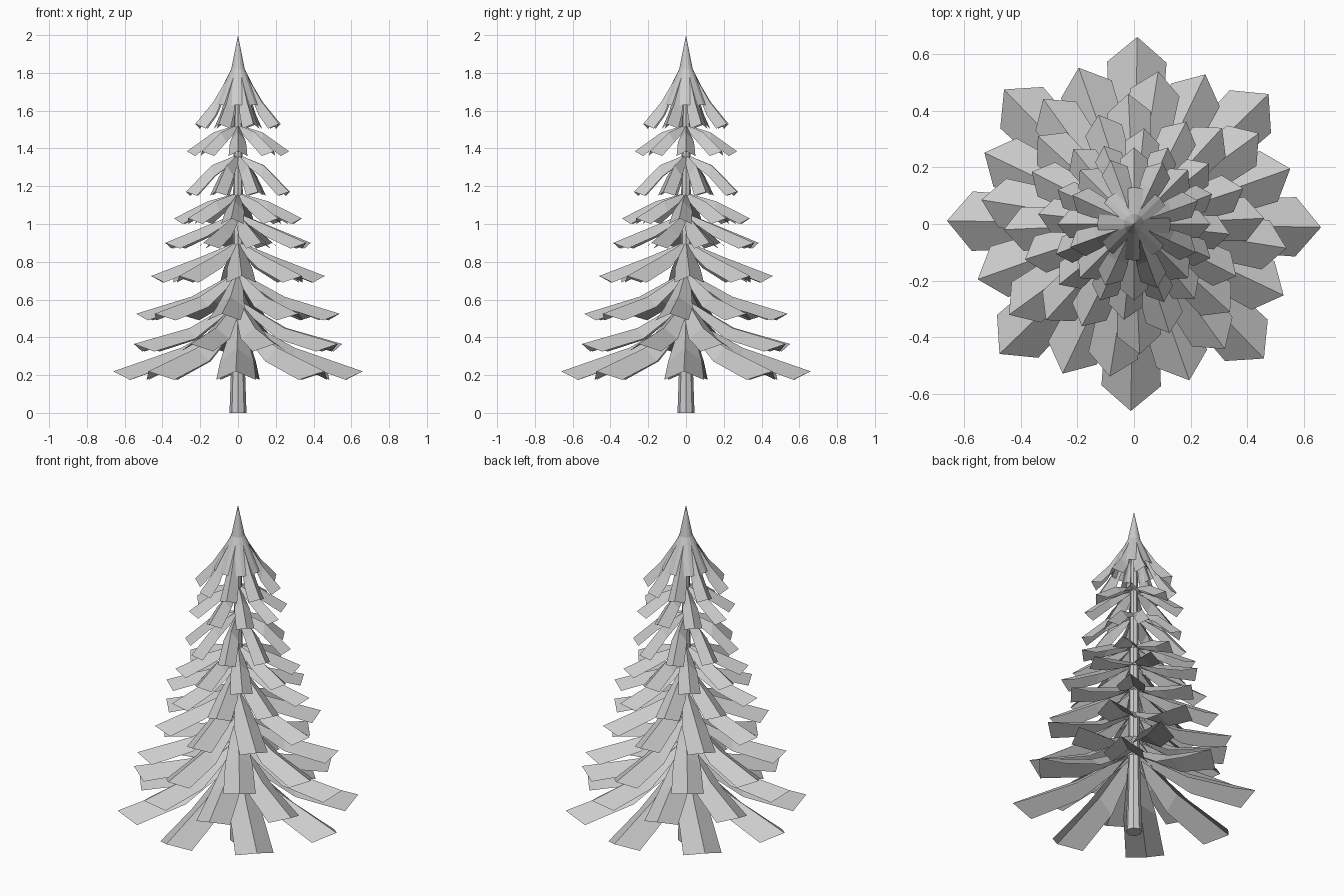
import bpy, bmesh, math

if "Cube" in bpy.data.objects:
    bpy.data.objects.remove(bpy.data.objects["Cube"])


def make_object(name, bm):
    mesh = bpy.data.meshes.new(name)
    bm.to_mesh(mesh)
    bm.free()
    obj = bpy.data.objects.new(name, mesh)
    bpy.context.collection.objects.link(obj)
    return obj


def lathe(name, profile, sides):
    """Stack rings of (radius, z); radius 0 makes an apex."""
    bm = bmesh.new()
    rings = []
    for r, z in profile:
        n = sides if r > 0 else 1
        rings.append([bm.verts.new((r * math.cos(2 * math.pi * i / sides),
                                    r * math.sin(2 * math.pi * i / sides), z)) for i in range(n)])
    for a, b in zip(rings, rings[1:]):
        for i in range(sides):
            j = (i + 1) % sides
            if len(b) == 1:
                bm.faces.new((a[i], a[j], b[0]))
            else:
                bm.faces.new((a[i], a[j], b[j], b[i]))
    return bm, rings


def branch_tier(name, root, mid, tip, edge_z, half_w, offset, count=8):
    """Ring of roof-folded leaves; root, mid and tip are (radius, z) on the ridge."""
    bm = bmesh.new()
    shoulder_r = tip[0] - 0.85 * half_w
    t = (shoulder_r - mid[0]) / (tip[0] - mid[0])
    drop = mid[1] + t * (tip[1] - mid[1]) - edge_z
    for k in range(count):
        a = math.radians(offset) + 2 * math.pi * k / count
        c, s = math.cos(a), math.sin(a)

        def vert(r, w, z):
            return bm.verts.new((r * c - w * s, r * s + w * c, z))

        ridge = [vert(r, 0, z) for r, z in (root, mid, tip)]
        for side in (1, -1):
            edge = [vert(root[0], side * half_w * 0.3, root[1] - drop * 0.4),
                    vert(mid[0], side * half_w * 0.85, mid[1] - drop * 0.95),
                    vert(shoulder_r, side * half_w, edge_z)]
            for i in range(2):
                quad = [ridge[i], ridge[i + 1], edge[i + 1], edge[i]]
                bm.faces.new(quad if side < 0 else quad[::-1])
    for f in bm.faces:
        f.normal_update()
        if f.normal.z < 0:
            f.normal_flip()
    return make_object(name, bm)


# Trunk
bm, rings = lathe("trunk", [(0.045, 0), (0.038, 0.2), (0.03, 0.6), (0.025, 1.2), (0.018, 1.8)], 8)
bm.faces.new(rings[0][::-1])
make_object("trunk", bm)

# Pointed top with its flared skirt
bm, rings = lathe("tree_top", [(0.13, 1.63), (0.036, 1.82), (0, 2.0)], 16)
make_object("tree_top", bm)

# Branch tiers from the bottom up: root, mid, tip, edge height, half width, turn
tiers = [
    ((0.02, 0.50), (0.30, 0.345), (0.66, 0.220), 0.175, 0.105, -1),
    ((0.02, 0.59), (0.27, 0.450), (0.585, 0.365), 0.325, 0.095, 19.5),
    ((0.02, 0.74), (0.25, 0.615), (0.545, 0.525), 0.490, 0.088, -9),
    ((0.02, 0.90), (0.20, 0.825), (0.46, 0.725), 0.690, 0.078, 2.5),
    ((0.02, 1.05), (0.19, 0.985), (0.405, 0.900), 0.870, 0.068, 18),
    ((0.02, 1.16), (0.16, 1.120), (0.34, 1.030), 1.000, 0.060, -6),
    ((0.02, 1.36), (0.15, 1.310), (0.295, 1.170), 1.150, 0.050, 21),
    ((0.02, 1.52), (0.13, 1.485), (0.27, 1.385), 1.360, 0.050, 0),
    ((0.03, 1.82), (0.14, 1.645), (0.24, 1.530), 1.505, 0.048, 20),
]
for n, tier in enumerate(tiers, 1):
    branch_tier(f"branch_tier_{n}", *tier)
